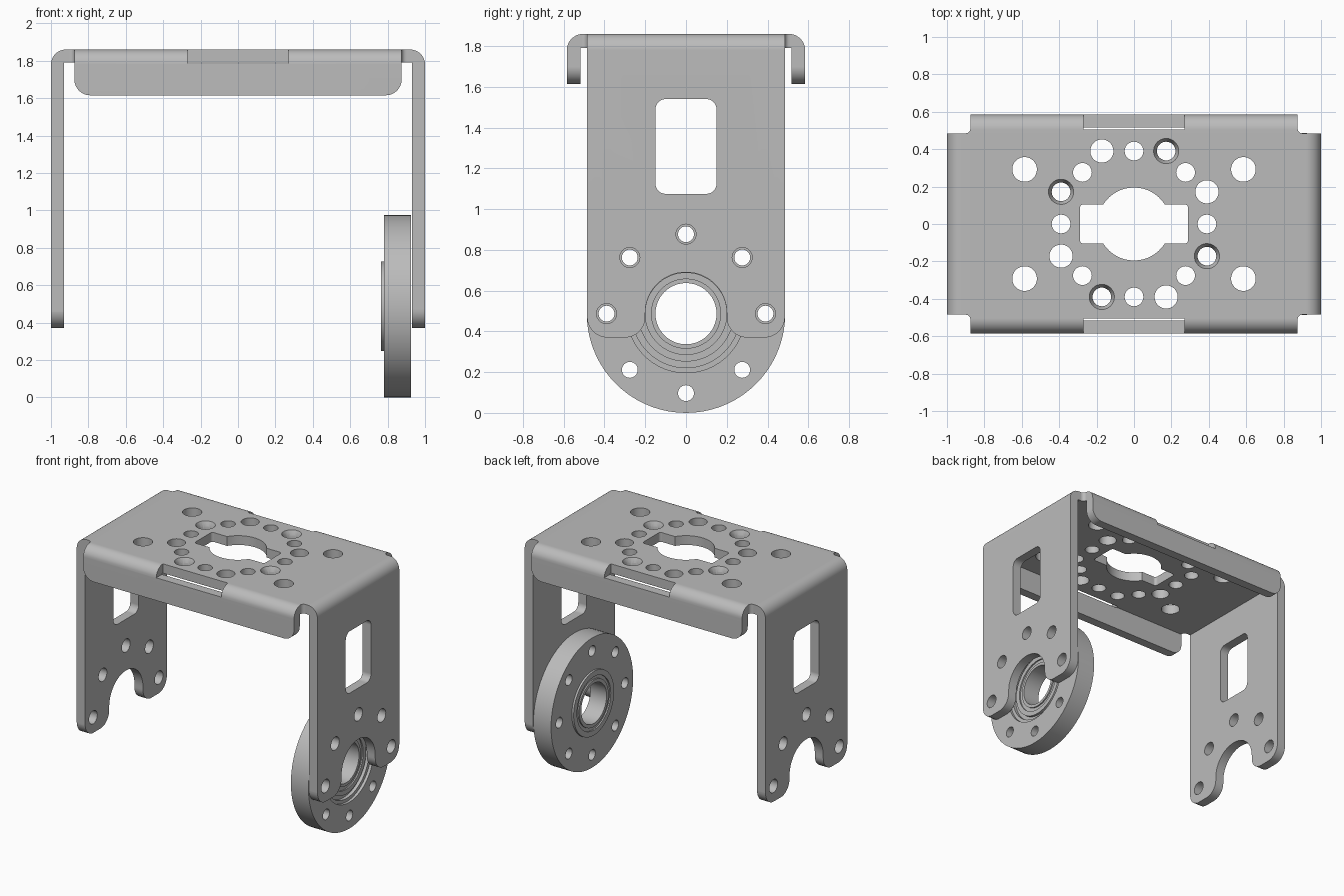
import bpy, bmesh
from math import sin, cos, pi, tan, asin
from mathutils import Vector, Matrix

cube = bpy.data.objects.get("Cube")
if cube:
    bpy.data.objects.remove(cube, do_unlink=True)

grey = bpy.data.materials.new("metal_grey")
grey.use_nodes = True
colour = (0.5, 0.5, 0.5, 1)
grey.diffuse_color = colour
for node in grey.node_tree.nodes:
    if node.type == 'BSDF_PRINCIPLED':
        node.inputs["Base Color"].default_value = colour

AXIS = {'x': lambda u, v, d: (d, u, v),
        'y': lambda u, v, d: (u, d, v),
        'z': lambda u, v, d: (u, v, d)}


def rounded(corners, steps=8):
    """Outline from (u, v, radius) corners, filleting those with a radius."""
    out = []
    for i, (u, v, r) in enumerate(corners):
        p = Vector((u, v))
        if not r:
            out.append((u, v))
            continue
        a = (Vector(corners[i - 1][:2]) - p).normalized()
        b = (Vector(corners[(i + 1) % len(corners)][:2]) - p).normalized()
        half = a.angle(b) / 2
        centre = p + (a + b).normalized() * (r / sin(half))
        start = p + a * (r / tan(half)) - centre
        end = p + b * (r / tan(half)) - centre
        sweep = start.angle(end)
        for k in range(steps + 1):
            t = k / steps
            q = (start * sin((1 - t) * sweep) + end * sin(t * sweep)) / sin(sweep)
            out.append(tuple(centre + q))
    clean = []
    for q in out:
        if not clean or (Vector(q) - Vector(clean[-1])).length > 1e-5:
            clean.append(q)
    return clean


def circle(u, v, r, n=32):
    return [(u + r * cos(2 * pi * k / n), v + r * sin(2 * pi * k / n)) for k in range(n)]


def prism(bm, axis, outline, lo, hi):
    place = AXIS[axis]
    low = [bm.verts.new(place(u, v, lo)) for u, v in outline]
    high = [bm.verts.new(place(u, v, hi)) for u, v in outline]
    bm.faces.new(low)
    bm.faces.new(high)
    for i in range(len(low)):
        bm.faces.new((low[i - 1], low[i], high[i], high[i - 1]))


def make(name, bm):
    bmesh.ops.recalc_face_normals(bm, faces=bm.faces)
    mesh = bpy.data.meshes.new(name)
    bm.to_mesh(mesh)
    bm.free()
    mesh.materials.append(grey)
    obj = bpy.data.objects.new(name, mesh)
    bpy.context.collection.objects.link(obj)
    return obj


def activate(obj):
    bpy.ops.object.select_all(action='DESELECT')
    obj.select_set(True)
    bpy.context.view_layer.objects.active = obj


def combine(obj, other, operation):
    mod = obj.modifiers.new(operation.lower(), 'BOOLEAN')
    mod.operation, mod.solver, mod.object = operation, 'EXACT', other
    activate(obj)
    bpy.ops.object.modifier_apply(modifier=mod.name)
    bpy.data.objects.remove(other, do_unlink=True)


def smooth(obj):
    activate(obj)
    bpy.ops.object.shade_smooth_by_angle(angle=pi / 6)
    mod = obj.modifiers.new("even_shading", 'WEIGHTED_NORMAL')
    mod.keep_sharp = True


TOP, UNDER, HALF_W, AXLE = 1.86, 1.79, 0.485, 0.487
FLANGE_X, FLANGE_Z, BOLT = 0.875, 1.615, 0.39


def channel(outer, inner, bottom):
    return rounded([(-outer, bottom, 0), (-outer, TOP, 0.08), (outer, TOP, 0.08),
                    (outer, bottom, 0), (inner, bottom, 0), (inner, UNDER, 0),
                    (-inner, UNDER, 0), (-inner, bottom, 0)])


# Bent sheet: the two legs and the two side flanges
bm = bmesh.new()
prism(bm, 'y', channel(1, 0.93, 0.3), -HALF_W, HALF_W)
bracket = make("bracket", bm)
bm = bmesh.new()
prism(bm, 'x', channel(0.585, 0.517, FLANGE_Z), -FLANGE_X, FLANGE_X)
combine(bracket, make("flanges", bm), 'UNION')

# Cutters through both legs: ear outline, window, bolt holes
bm = bmesh.new()
side = [(0.6, 0.2, 0), (0.6, 0.47, 0), (HALF_W, 0.47, 0), (HALF_W, 0.37, 0.1),
        (0.2, 0.37, 0.1), (0.2, 0.69, 0.198)]
mirrored = [(-u, v, r) for u, v, r in reversed(side)]
prism(bm, 'x', rounded(side + mirrored, 12), -1.1, 1.1)
prism(bm, 'x', rounded([(-0.15, 1.075, 0.05), (0.15, 1.075, 0.05),
                        (0.15, 1.54, 0.05), (-0.15, 1.54, 0.05)]), -1.1, 1.1)
for k in range(5):
    a = k * pi / 4
    prism(bm, 'x', circle(BOLT * cos(a), AXLE + BOLT * sin(a), 0.049), -1.1, 1.1)

# Cutters for the flanges: rounded lower corners and long notches
for s in (-1, 1):
    r = 0.085
    u, v = FLANGE_X - r, FLANGE_Z + r
    arc = [(s * (u + r * sin(k * pi / 20)), v - r * cos(k * pi / 20)) for k in range(11)]
    prism(bm, 'y', arc + [(s * 0.9, v), (s * 0.9, 1.6), (s * u, 1.6)], -0.7, 0.7)
    prism(bm, 'x', [(s * 0.505, 1.785), (s * 0.65, 1.785),
                    (s * 0.65, 1.9), (s * 0.505, 1.9)], -0.27, 0.27)

# Cutters for the top plate: keyed opening and hole ring
a0 = asin(0.105 / 0.195)
opening = []
for s in (1, -1):
    opening += [(s * u, s * v) for u, v in
                rounded([(0, -0.105, 0), (0.29, -0.105, 0.02), (0.29, 0.105, 0.02), (0, 0.105, 0)])[1:-1]]
    for k in range(17):
        a = a0 + (pi - 2 * a0) * k / 16
        opening.append((s * 0.195 * cos(a), s * 0.195 * sin(a)))
prism(bm, 'z', opening, 1.7, 1.95)
for k in range(8):
    a = k * pi / 4
    prism(bm, 'z', circle(BOLT * cos(a), BOLT * sin(a), 0.05), 1.7, 1.95)
countersunk = []
for k in range(4):
    turn = Matrix.Rotation(k * pi / 2, 2)
    plain, sunk = turn @ Vector((BOLT, 0.172)), turn @ Vector((BOLT, -0.172))
    prism(bm, 'z', circle(*plain, 0.062), 1.7, 1.95)
    prism(bm, 'z', circle(*sunk, 0.05), 1.7, 1.95)
    countersunk.append(sunk)
for x in (-0.585, 0.585):
    for y in (-0.292, 0.292):
        prism(bm, 'z', circle(x, y, 0.066), 1.7, 1.95)
combine(bracket, make("bracket_cutter", bm), 'DIFFERENCE')

# Countersinks
bm = bmesh.new()
for p in countersunk:
    bmesh.ops.create_cone(bm, cap_ends=True, segments=32, radius1=0.0495, radius2=0.075,
                          depth=0.05, matrix=Matrix.Translation((p.x, p.y, 1.85)))
combine(bracket, make("countersink_cutter", bm), 'DIFFERENCE')
smooth(bracket)

# Small fillets where the flanges meet the legs
bm = bmesh.new()
r = 0.025
for sx in (-1, 1):
    for sy in (-1, 1):
        arc = [(sx * (FLANGE_X + r - r * cos(k * pi / 12)),
                sy * (HALF_W + r - r * sin(k * pi / 12))) for k in range(7)]
        prism(bm, 'z', [(sx * FLANGE_X, sy * HALF_W)] + arc, UNDER, TOP)
smooth(make("corner_fillets", bm))

# Round hub with bearing seat, turned about its axle
bm = bmesh.new()
profile = [(0.765, 0.15), (0.765, 0.175), (0.775, 0.175), (0.775, 0.2), (0.765, 0.2),
           (0.765, 0.24), (0.78, 0.24), (0.78, 0.487), (0.926, 0.487), (0.926, 0.29),
           (0.905, 0.29), (0.905, 0.265), (0.88, 0.265), (0.88, 0.235), (0.9, 0.235),
           (0.9, 0.2), (0.89, 0.2), (0.89, 0.172), (0.9, 0.172), (0.9, 0.15)]
verts = [bm.verts.new((x, 0, AXLE + rad)) for x, rad in profile]
edges = [bm.edges.new((verts[i - 1], verts[i])) for i in range(len(verts))]
bmesh.ops.spin(bm, geom=verts + edges, cent=(0, 0, AXLE), axis=(1, 0, 0),
               angle=2 * pi, steps=72, use_merge=False)
bmesh.ops.remove_doubles(bm, verts=bm.verts, dist=1e-4)
hub = make("hub_disc", bm)
bm = bmesh.new()
for k in range(8):
    a = k * pi / 4
    prism(bm, 'x', circle(BOLT * cos(a), AXLE + BOLT * sin(a), 0.039), 0.7, 1)
combine(hub, make("hub_cutter", bm), 'DIFFERENCE')
smooth(hub)
